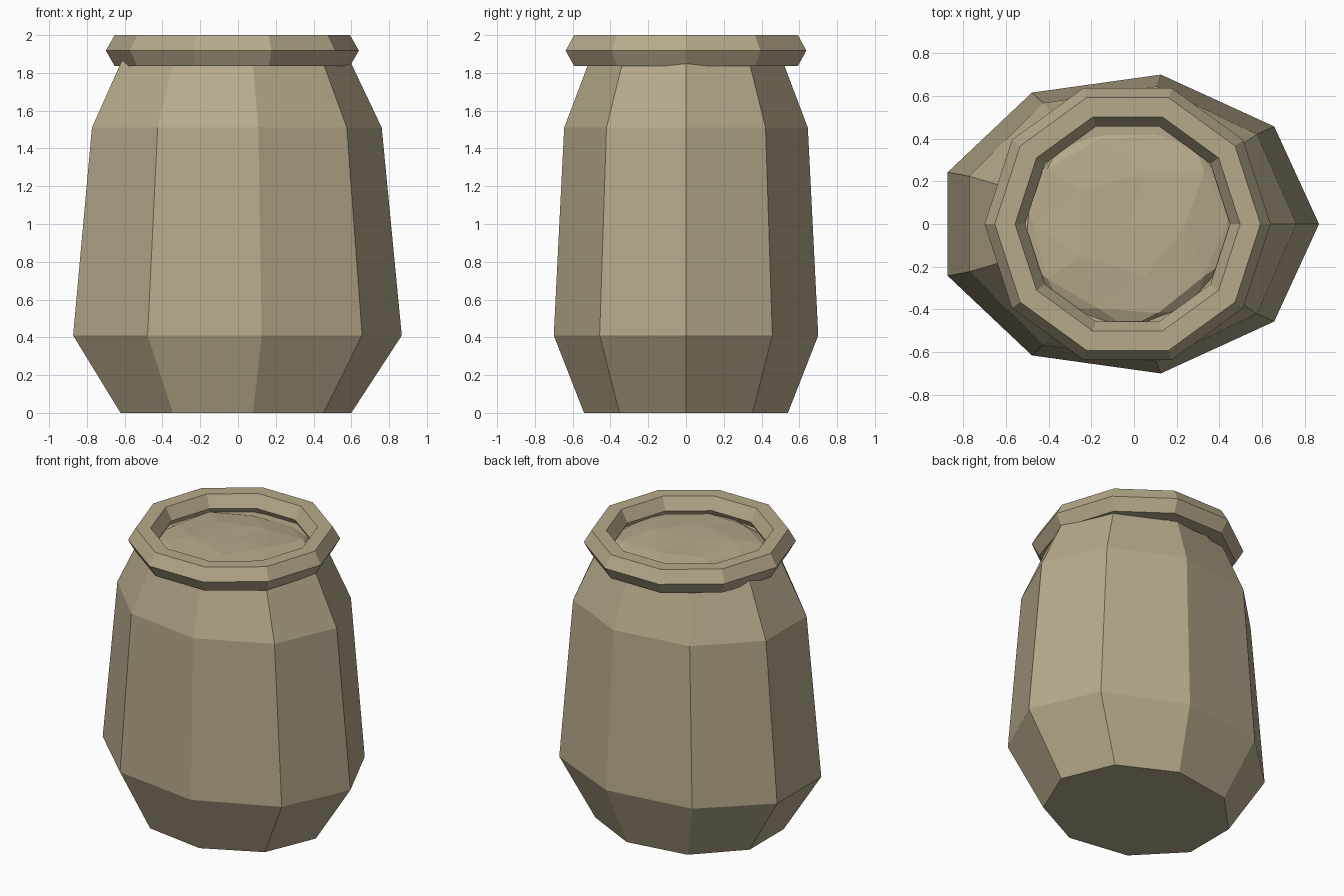
import bpy, bmesh, random
from math import sin, cos, tau

if "Cube" in bpy.data.objects:
    bpy.data.objects.remove(bpy.data.objects["Cube"])

random.seed(4)
CX = -0.03  # shared axis of all parts

clay = bpy.data.materials.new("tan clay")
clay.diffuse_color = (0.47, 0.40, 0.26, 1)
clay.use_nodes = True
clay.node_tree.nodes["Principled BSDF"].inputs["Base Color"].default_value = clay.diffuse_color


def add_object(name, bm):
    bmesh.ops.recalc_face_normals(bm, faces=bm.faces)
    mesh = bpy.data.meshes.new(name)
    bm.to_mesh(mesh)
    bm.free()
    mesh.materials.append(clay)
    obj = bpy.data.objects.new(name, mesh)
    obj.location.x = CX
    bpy.context.collection.objects.link(obj)
    return obj


def bridge(bm, a, b):
    n = len(a)
    for i in range(n):
        j = (i + 1) % n
        bm.faces.new((a[i], a[j], b[j], b[i]))


# Jar body: nine-sided oval loft (z, x radius, y radius)
profile = [(0, 0.63, 0.548), (0.41, 0.897, 0.711),
           (1.51, 0.791, 0.655), (1.885, 0.613, 0.511)]
bm = bmesh.new()
rings = [[bm.verts.new((rx * cos(tau * i / 9), ry * sin(tau * i / 9), z))
          for i in range(9)] for z, rx, ry in profile]
for a, b in zip(rings, rings[1:]):
    bridge(bm, a, b)
bm.faces.new(rings[0])
bm.faces.new(rings[-1])
add_object("jar_body", bm)

# Rim: ten-sided ring with a hexagonal section
R, r, zc = 0.575, 0.095, 1.918
bm = bmesh.new()
sections = []
for i in range(10):
    a = tau * i / 10
    sections.append([bm.verts.new(((R + r * cos(t)) * cos(a),
                                   (R + r * cos(t)) * sin(a), zc + r * sin(t)))
                     for t in (tau * k / 6 for k in range(6))])
for i in range(10):
    bridge(bm, sections[i], sections[(i + 1) % 10])
add_object("rim", bm)

# Lumpy contents: flattened faceted mound inside the rim
bm = bmesh.new()
bmesh.ops.create_icosphere(bm, subdivisions=2, radius=1)
for v in bm.verts:
    v.co.x *= 0.52
    v.co.y *= 0.49
    v.co.z = 1.87 + 0.06 * v.co.z + random.uniform(-0.02, 0.02)
add_object("contents", bm)
